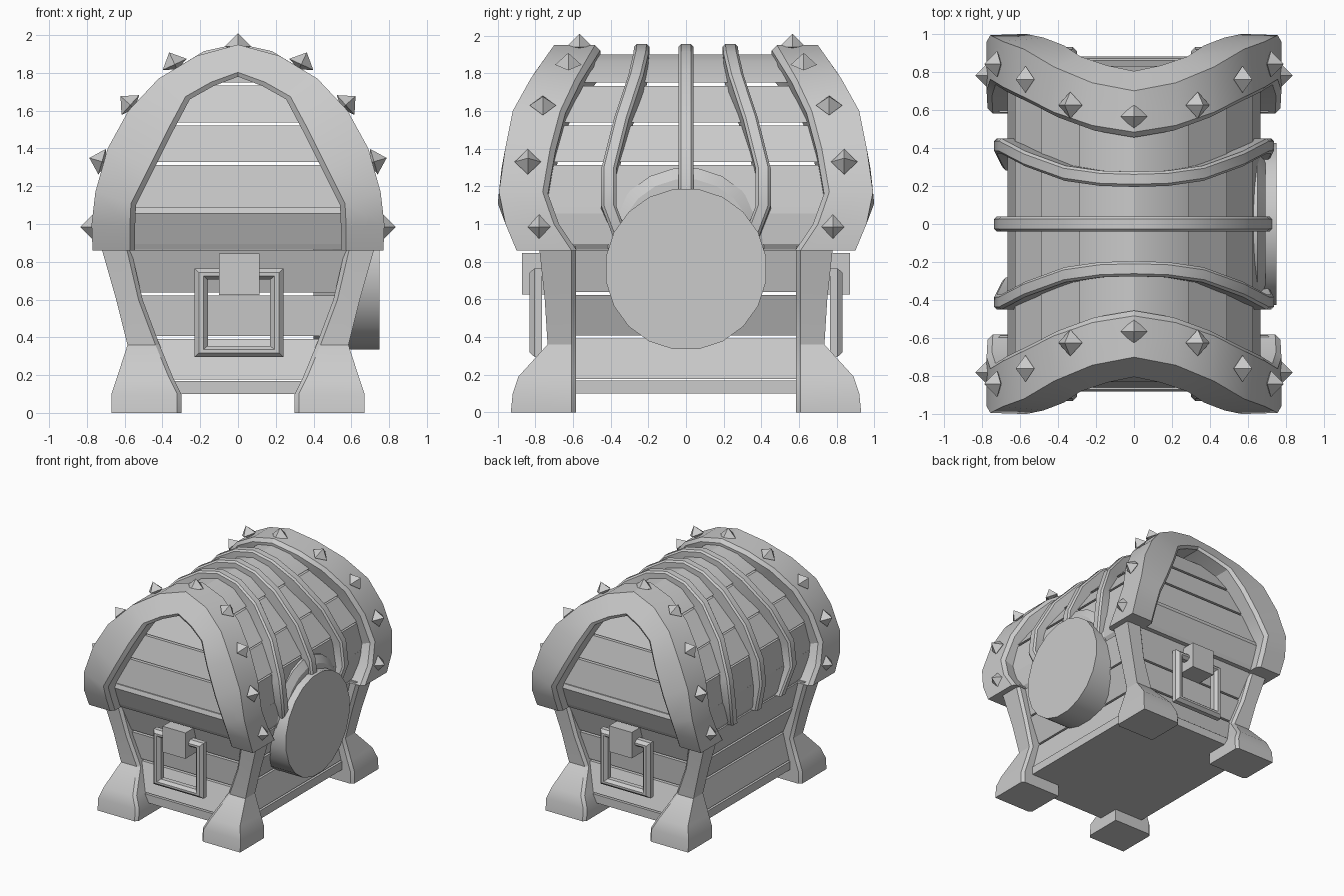
import bpy, bmesh, math
from mathutils import Vector

if "Cube" in bpy.data.objects:
    bpy.data.objects.remove(bpy.data.objects["Cube"], do_unlink=True)

GREY = (0.6, 0.6, 0.6, 1)
mat = bpy.data.materials.new("plain grey")
mat.use_nodes = True
mat.diffuse_color = GREY
mat.node_tree.nodes["Principled BSDF"].inputs["Base Color"].default_value = GREY


def finish(name, bm, smooth=False):
    bmesh.ops.recalc_face_normals(bm, faces=bm.faces[:])
    mesh = bpy.data.meshes.new(name)
    bm.to_mesh(mesh)
    bm.free()
    mesh.materials.append(mat)
    ob = bpy.data.objects.new(name, mesh)
    bpy.context.collection.objects.link(ob)
    if smooth:
        bpy.ops.object.select_all(action="DESELECT")
        ob.select_set(True)
        bpy.context.view_layer.objects.active = ob
        bpy.ops.object.shade_smooth_by_angle(angle=math.radians(28))


def loft(bm, rings):
    """Skin closed rings of equal size and cap both ends."""
    rows = [[bm.verts.new(p) for p in ring] for ring in rings]
    n = len(rows[0])
    for a, b in zip(rows, rows[1:]):
        for i in range(n):
            j = (i + 1) % n
            bm.faces.new((a[i], a[j], b[j], b[i]))
    bm.faces.new(rows[0])
    bm.faces.new(rows[-1])


def chamfer(ring, cut, d):
    """Cut the listed corners off a cross-section."""
    pts = [Vector(p) for p in ring]
    out = []
    for i, p in enumerate(pts):
        if i in cut:
            for q in (pts[i - 1], pts[(i + 1) % len(pts)]):
                out.append(p + (q - p).normalized() * d)
        else:
            out.append(p)
    return out


def interp(table, z):
    if z <= table[0][0]:
        return table[0][1]
    for (z0, v0), (z1, v1) in zip(table, table[1:]):
        if z <= z1:
            return v0 + (v1 - v0) * (z - z0) / (z1 - z0)
    return table[-1][1]


def box(bm, x0, x1, y0, y1, z0, z1):
    loft(bm, [[(x0, y0, z), (x1, y0, z), (x1, y1, z), (x0, y1, z)] for z in (z0, z1)])


# Swell of the arches and ribs along the chest, by height
SWELL = [(0.86, 0.9), (1.1, 1.0), (1.3, 0.98), (1.6, 0.92), (1.78, 0.82), (1.95, 0.70)]
ARCH_BACK = [(0.86, 0.58), (1.1, 0.74), (1.3, 0.72), (1.6, 0.64), (1.78, 0.555), (1.95, 0.455)]
RIB_SWELL = [(0.86, 0.32), (1.1, 0.41), (1.3, 0.41), (1.6, 0.335), (1.85, 0.25), (1.95, 0.235)]

# Plank walls: rows of (height, half width, half length)
BODY = [(0.17, 0.56, 0.76), (0.4, 0.505, 0.68), (0.63, 0.59, 0.695), (0.87, 0.645, 0.765)]
LID = [(1.08, 0.66, 0.86), (1.32, 0.625, 0.83), (1.53, 0.49, 0.78), (1.74, 0.29, 0.68)]
GAP, THICK = 0.008, 0.05


def wall_planks(name, rows):
    bm = bmesh.new()
    for (z0, x0, y0), (z1, x1, y1) in zip(rows, rows[1:]):
        for s in (1, -1):
            lo, hi = z0 + GAP, z1 - GAP
            # long side plank
            loft(bm, [[(s * x0, e * y0, lo), (s * x1, e * y1, hi),
                       (s * (x1 - THICK), e * y1, hi), (s * (x0 - THICK), e * y0, lo)]
                      for e in (-0.99, 0.99)])
            # end plank
            loft(bm, [[(e * x0, s * y0, lo), (e * x1, s * y1, hi),
                       (e * x1, s * (y1 - THICK), hi), (e * x0, s * (y0 - THICK), lo)]
                      for e in (-0.98, 0.98)])
    finish(name, bm)


wall_planks("body_planks", BODY)
wall_planks("lid_planks", LID)

# Thicker lid rim, flaring upward
bm = bmesh.new()
loft(bm, [[(-x, -y, z), (x, -y, z), (x, y, z), (-x, y, z)]
          for z, x, y in ((0.865, 0.635, 0.80), (0.895, 0.655, 0.815),
                          (1.055, 0.665, 0.88), (1.09, 0.66, 0.87))])
finish("lid_rim", bm)

# Curved top plank
bm = bmesh.new()
crown = [(-0.29, 1.75), (-0.15, 1.86), (0, 1.9), (0.15, 1.86), (0.29, 1.75)]
loft(bm, [[(x, y, z) for x, z in crown] for y in (-0.6, 0.6)])
finish("lid_top_plank", bm, smooth=True)

# Floor slab
bm = bmesh.new()
box(bm, -0.57, 0.57, -0.77, 0.77, 0.1, 0.17)
finish("floor_slab", bm)

# End arches: outer x, outer z, inner x, inner z
ARCH = [(0.77, 0.86, 0.545, 0.86), (0.775, 1.0, 0.545, 0.98), (0.755, 1.17, 0.54, 1.1),
        (0.69, 1.4, 0.45, 1.28), (0.58, 1.6, 0.345, 1.49), (0.42, 1.77, 0.255, 1.66),
        (0.22, 1.89, 0.13, 1.73), (0, 1.95, 0, 1.78)]
ARCH_FULL = ARCH + [(-a, b, -c, d) for a, b, c, d in reversed(ARCH[:-1])]
# Studs: x, distance from the middle, height
STUDS = [(0.765, 0.78, 0.985), (0.72, 0.84, 1.33), (0.57, 0.76, 1.63),
         (0.335, 0.625, 1.845), (0, 0.565, 1.94)]
for s, end in ((-1, "front"), (1, "back")):
    bm = bmesh.new()
    rings = []
    for ox, oz, ix, iz in ARCH_FULL:
        back = s * interp(ARCH_BACK, oz)
        rings.append(chamfer([(ox, back, oz), (ox, s * interp(SWELL, oz), oz),
                              (ix, s * interp(SWELL, iz), iz), (ix, back, iz)], (0, 2), 0.028))
    loft(bm, rings)
    finish(end + "_arch", bm, smooth=True)

    bm = bmesh.new()
    for px, py, pz in STUDS:
        n = Vector((px, 0, max(pz - 1.12, 0))).normalized()
        t = Vector((-n.z, 0, n.x))
        c = Vector((px, s * py, pz))
        for m in ((1, -1) if px else (1,)):
            flip = lambda v: (m * v.x, v.y, v.z)
            base = [c + t * (0.07 * math.cos(k * math.pi / 2))
                    + Vector((0, 0.07 * math.sin(k * math.pi / 2), 0)) for k in range(4)]
            ring = [bm.verts.new(flip(v)) for v in base]
            for apex in (c + n * 0.07, c - n * 0.03):
                tip = bm.verts.new(flip(apex))
                for k in range(4):
                    bm.faces.new((ring[k], ring[(k + 1) % 4], tip))
    finish(end + "_studs", bm)

# Ribs across the lid
RIB = [(0.69, 0.865), (0.735, 1.1), (0.71, 1.3), (0.58, 1.57), (0.37, 1.8), (0.18, 1.915), (0, 1.955)]
RIB_FULL = RIB + [(-x, z) for x, z in reversed(RIB[:-1])]
for k, name in ((-1, "front_rib"), (0, "middle_rib"), (1, "back_rib")):
    bm = bmesh.new()
    rings = []
    for x, z in RIB_FULL:
        y = k * interp(RIB_SWELL, z)
        w = 0.04
        ix, iz = x * 0.84, 0.865 + (z - 0.865) * 0.86
        rings.append(chamfer([(x, y - w, z), (x, y + w, z), (ix, y + w, iz), (ix, y - w, iz)],
                             (0, 1), 0.014))
    loft(bm, rings)
    finish(name, bm, smooth=True)

# Corner legs: height, inner x, outer x, outer y
LEG = [(0, 0.30, 0.67, 0.93), (0.1, 0.30, 0.67, 0.92), (0.19, 0.345, 0.64, 0.89),
       (0.36, 0.415, 0.585, 0.735), (0.6, 0.505, 0.645, 0.75), (0.88, 0.57, 0.725, 0.78)]
for sx, side in ((1, "left"), (-1, "right")):
    for sy, end in ((-1, "front"), (1, "back")):
        bm = bmesh.new()
        loft(bm, [chamfer([(sx * xi, sy * 0.585, z), (sx * xo, sy * 0.585, z),
                           (sx * xo, sy * yo, z), (sx * xi, sy * yo, z)], (1, 3), 0.022)
                  for z, xi, xo, yo in LEG])
        finish(end + "_" + side + "_leg", bm, smooth=True)

# Pull handles with mounting blocks on both ends
for s, end in ((-1, "front"), (1, "back")):
    bm = bmesh.new()
    box(bm, -0.1, 0.115, s * 0.87, s * 0.67, 0.625, 0.845)
    finish(end + "_handle_block", bm)
    bm = bmesh.new()
    rings = []
    for cx, cz in ((-1, -1), (1, -1), (1, 1), (-1, 1), (-1, -1)):
        rings.append([(0.005 + cx * hx, s * y, 0.53 + cz * hz) for hx, hz, y in
                      ((0.235, 0.235, 0.765), (0.235, 0.235, 0.805), (0.212, 0.212, 0.83),
                       (0.188, 0.195, 0.83), (0.165, 0.175, 0.805), (0.165, 0.175, 0.765))])
    loft(bm, rings)
    bmesh.ops.remove_doubles(bm, verts=bm.verts[:], dist=0.0001)
    bmesh.ops.delete(bm, geom=[f for f in bm.faces if len(f.verts) == 6], context="FACES_ONLY")
    finish(end + "_handle", bm)


# Round lock plate and the collar behind it
def disc(name, z, steps, sides=20):
    bm = bmesh.new()
    angles = [2 * math.pi * (k + 0.5) / sides for k in range(sides)]
    loft(bm, [[(x, r * math.cos(a), z + r * math.sin(a)) for a in angles] for x, r in steps])
    finish(name, bm, smooth=True)


disc("lock_plate", 0.76, ((0.4, 0.43), (0.75, 0.43)))
disc("lock_collar", 0.88, ((0.5, 0.42), (0.65, 0.42), (0.69, 0.36)))
